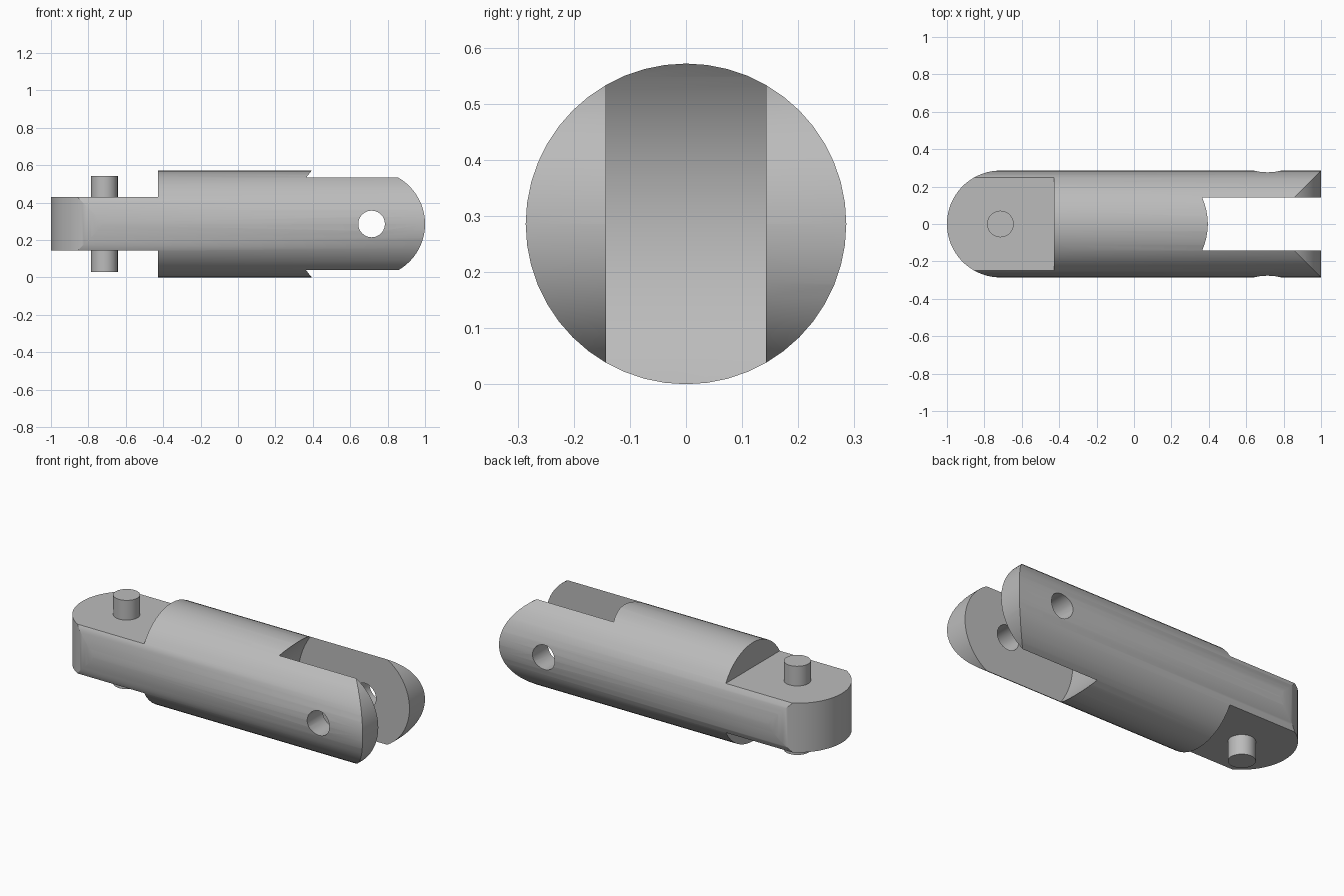
import bpy, bmesh, math
from mathutils import Matrix, Vector

default = bpy.data.objects.get("Cube")
if default:
    bpy.data.objects.remove(default, do_unlink=True)

R = 2 / 7              # shaft radius, also its centre height
PIVOT = 1 - R          # distance of each joint centre from the middle
HOLE = R / 4           # pin and hole radius
TURN = {"x": Matrix.Rotation(math.pi / 2, 4, "Y"),
        "y": Matrix.Rotation(math.pi / 2, 4, "X"),
        "z": Matrix.Identity(4)}

steel = bpy.data.materials.new("grey_steel")
steel.use_nodes = True
grey = (0.5, 0.5, 0.5, 1)
steel.diffuse_color = grey
steel.node_tree.nodes["Principled BSDF"].inputs["Base Color"].default_value = grey


def make_object(name, bm):
    bmesh.ops.recalc_face_normals(bm, faces=bm.faces)
    mesh = bpy.data.meshes.new(name)
    bm.to_mesh(mesh)
    bm.free()
    obj = bpy.data.objects.new(name, mesh)
    bpy.context.collection.objects.link(obj)
    mesh.materials.append(steel)
    return obj


def cylinder(name, axis, x, radius, length, sides):
    bm = bmesh.new()
    place = Matrix.Translation((x, 0, R)) @ TURN[axis]
    bmesh.ops.create_cone(bm, cap_ends=True, segments=sides, radius1=radius,
                          radius2=radius, depth=length, matrix=place)
    return make_object(name, bm)


def box(name, centre, size):
    bm = bmesh.new()
    place = Matrix.Translation(centre) @ Matrix.Diagonal((*size, 1))
    bmesh.ops.create_cube(bm, size=1, matrix=place)
    return make_object(name, bm)


def rounded_envelope(name, axis, side):
    """Prism with a round nose at one end, opening slightly to the other."""
    bm = bmesh.new()
    reach, steps = math.radians(87), 32
    points = []
    for i in range(steps + 1):
        a = -reach + 2 * reach * i / steps
        points.append((PIVOT + R * math.cos(a), R * math.sin(a)))
    run = 2.2
    rise = run / math.tan(reach)
    x, y = points[-1]
    points += [(x - run, y + rise), (x - run, -y - rise)]
    verts = [bm.verts.new((side * px, py, -0.5)) for px, py in points]
    face = bm.faces.new(verts)
    top = bmesh.ops.extrude_face_region(bm, geom=[face])["geom"]
    bmesh.ops.translate(bm, vec=Vector((0, 0, 1)),
                        verts=[v for v in top if isinstance(v, bmesh.types.BMVert)])
    bm.transform(Matrix.Translation((0, 0, R)) @ TURN[axis])
    return make_object(name, bm)


def activate(obj):
    bpy.ops.object.select_all(action="DESELECT")
    obj.select_set(True)
    bpy.context.view_layer.objects.active = obj


def carve(obj, cutter, operation="DIFFERENCE"):
    cutter.hide_render = True
    mod = obj.modifiers.new(cutter.name, "BOOLEAN")
    mod.object, mod.operation, mod.solver = cutter, operation, "EXACT"
    activate(obj)
    bpy.ops.object.modifier_apply(modifier=mod.name)
    bpy.data.objects.remove(cutter, do_unlink=True)


# Round shaft with a rounded nose at each end, turned a quarter from each other
shaft = cylinder("joint_shaft", "x", 0, R, 2.02, 48)
carve(shaft, rounded_envelope("tongue_nose", "z", -1), "INTERSECT")
carve(shaft, rounded_envelope("fork_nose", "y", 1), "INTERSECT")

# Flat tongue: half the shaft's thickness
for name, sign in (("upper_cut", 1), ("lower_cut", -1)):
    carve(shaft, box(name, (-1.5 * R - 0.5, 0, R + sign * (R / 2 + 0.2)), (1, 1, 0.4)))

# Fork slot with a concave floor, and the cross hole
carve(shaft, cylinder("slot_cut", "y", PIVOT, 1.5 * R, R, 96))
carve(shaft, cylinder("hole_cut", "y", PIVOT, HOLE, 1, 24))

# Pin through the tongue
pin = cylinder("tongue_pin", "z", -PIVOT, HOLE, 1.8 * R, 24)

for obj in (shaft, pin):
    activate(obj)
    bpy.ops.object.shade_smooth_by_angle(angle=math.radians(30))
